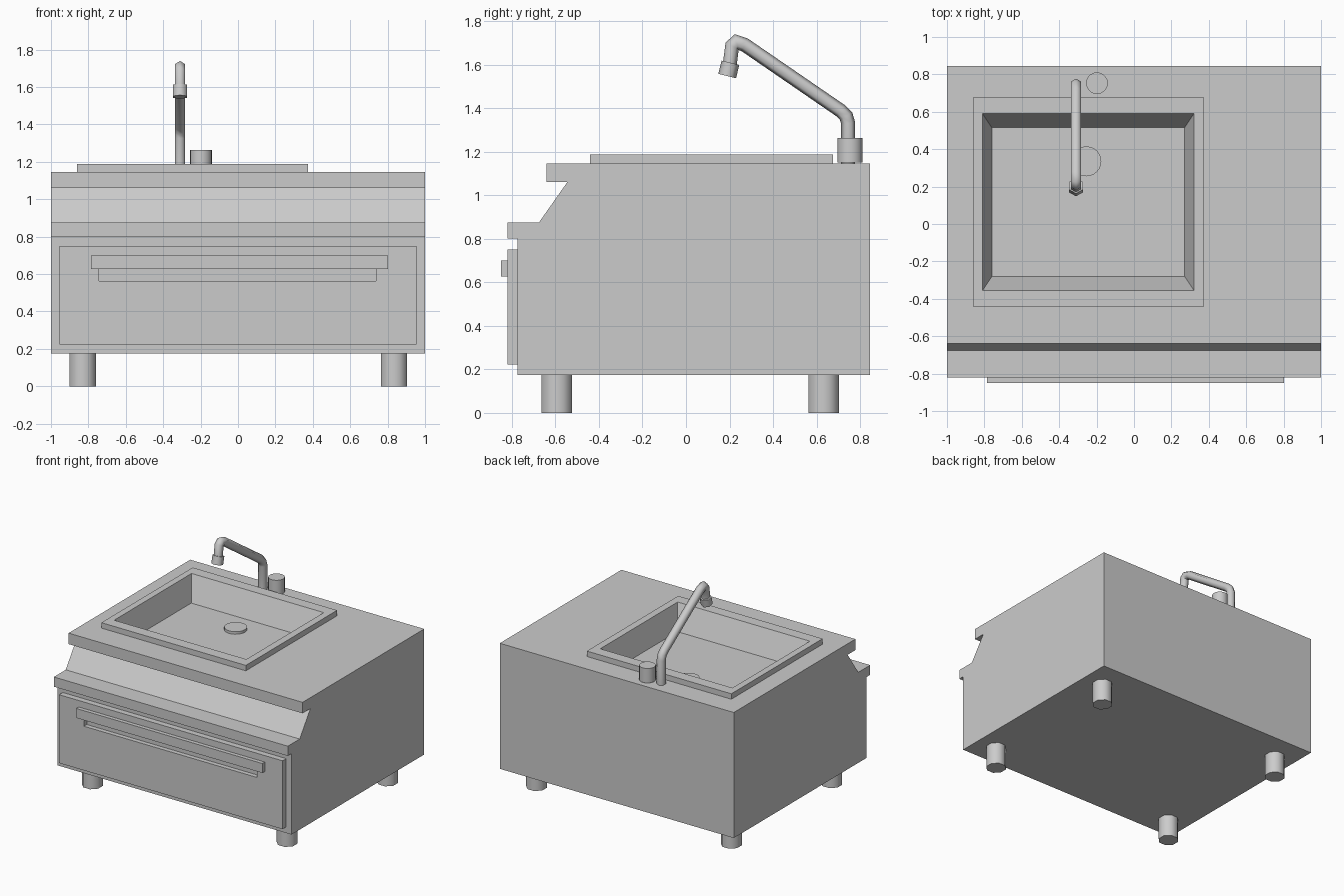
import bpy, bmesh, math
from mathutils import Vector

if "Cube" in bpy.data.objects:
    bpy.data.objects.remove(bpy.data.objects["Cube"], do_unlink=True)

COLOUR = (0.6, 0.6, 0.6, 1)
steel = bpy.data.materials.new("grey steel")
steel.diffuse_color = COLOUR
steel.use_nodes = True
steel.node_tree.nodes["Principled BSDF"].inputs["Base Color"].default_value = COLOUR


def loft(name, rings, smooth=False):
    """Skin a list of matching closed rings and cap both ends."""
    bm = bmesh.new()
    loops = [[bm.verts.new(p) for p in ring] for ring in rings]
    n = len(loops[0])
    for a, b in zip(loops, loops[1:]):
        for i in range(n):
            j = (i + 1) % n
            bm.faces.new((a[i], a[j], b[j], b[i]))
    bm.faces.new(loops[0][::-1])
    bm.faces.new(loops[-1])
    bmesh.ops.recalc_face_normals(bm, faces=bm.faces)
    mesh = bpy.data.meshes.new(name)
    bm.to_mesh(mesh)
    bm.free()
    mesh.materials.append(steel)
    ob = bpy.data.objects.new(name, mesh)
    bpy.context.collection.objects.link(ob)
    if smooth:
        bpy.ops.object.select_all(action="DESELECT")
        ob.select_set(True)
        bpy.context.view_layer.objects.active = ob
        bpy.ops.object.shade_smooth_by_angle(angle=math.radians(62))
    return ob


def rect(x0, x1, y0, y1, z):
    return [(x0, y0, z), (x1, y0, z), (x1, y1, z), (x0, y1, z)]


def box(name, x0, x1, y0, y1, z0, z1):
    return loft(name, [rect(x0, x1, y0, y1, z) for z in (z0, z1)])


def tube(name, x, path, radius, sides, turn=0.0):
    """Sweep a polygon along a (y, z) path lying in a plane of constant x."""
    pts = [Vector((x, y, z)) for y, z in path]
    side = Vector((1, 0, 0))
    rings = []
    for i, p in enumerate(pts):
        before = (p - pts[i - 1]).normalized() if i else None
        after = (pts[i + 1] - p).normalized() if i + 1 < len(pts) else None
        tangent = ((before or after) + (after or before)).normalized()
        miter = 1 / tangent.dot(before or after)
        normal = tangent.cross(side) * miter
        ring = []
        for k in range(sides):
            a = 2 * math.pi * k / sides + turn
            ring.append(p + radius * (normal * math.cos(a) + side * math.sin(a)))
        rings.append(ring)
    return loft(name, rings, smooth=True)


def cut(target, cutter):
    mod = target.modifiers.new("cut", "BOOLEAN")
    mod.operation = "DIFFERENCE"
    mod.solver = "EXACT"
    mod.object = cutter
    bpy.context.view_layer.objects.active = target
    bpy.ops.object.modifier_apply(modifier=mod.name)


# Cabinet body: side profile extruded across the width
profile = [(0.845, 0.175), (0.845, 1.145), (-0.64, 1.145), (-0.64, 1.06),
           (-0.545, 1.06), (-0.675, 0.875), (-0.82, 0.875), (-0.82, 0.8),
           (-0.775, 0.8), (-0.775, 0.175)]
body = loft("cabinet_body", [[(x, y, z) for y, z in profile] for x in (-1, 1)])

# Raised sink rim and the tapered basin cut through it
rim = box("sink_rim", -0.86, 0.375, -0.44, 0.675, 1.145, 1.187)
basin = loft("basin_cutter", [rect(-0.76, 0.27, -0.28, 0.515, 1.0),
                              rect(-0.82, 0.33, -0.37, 0.605, 1.225)])
cut(body, basin)
cut(rim, basin)
bpy.data.objects.remove(basin, do_unlink=True)
tube_path = [(0.335, 1.0), (0.335, 1.02)]
tube("drain", -0.255, tube_path, 0.08, 24)

# Drawer front with a finger recess behind the handle
drawer = box("drawer_front", -0.955, 0.955, -0.82, -0.775, 0.222, 0.75)
recess = box("recess_cutter", -0.742, 0.738, -0.9, -0.785, 0.563, 0.68)
cut(drawer, recess)
bpy.data.objects.remove(recess, do_unlink=True)
box("drawer_handle", -0.787, 0.803, -0.85, -0.815, 0.627, 0.7)

# Legs
for x, sx in ((-0.83, "right"), (0.835, "left")):
    for y, sy in ((-0.593, "front"), (0.632, "back")):
        tube(f"{sy}_{sx}_leg", x, [(y, 0), (y, 0.176)], 0.0755, 8, math.pi / 8)

# Tap: spout, nozzle and control knob
spout = [(0.745, 1.14), (0.745, 1.33), (0.735, 1.363), (0.71, 1.388),
         (0.27, 1.69), (0.232, 1.703), (0.212, 1.685), (0.201, 1.6)]
tube("tap_spout", -0.31, spout, 0.032, 6)
tube("tap_nozzle", -0.31, [(0.204, 1.608), (0.189, 1.547)], 0.042, 6)
tube("tap_knob", -0.198, [(0.753, 1.15), (0.753, 1.262)], 0.058, 20)
